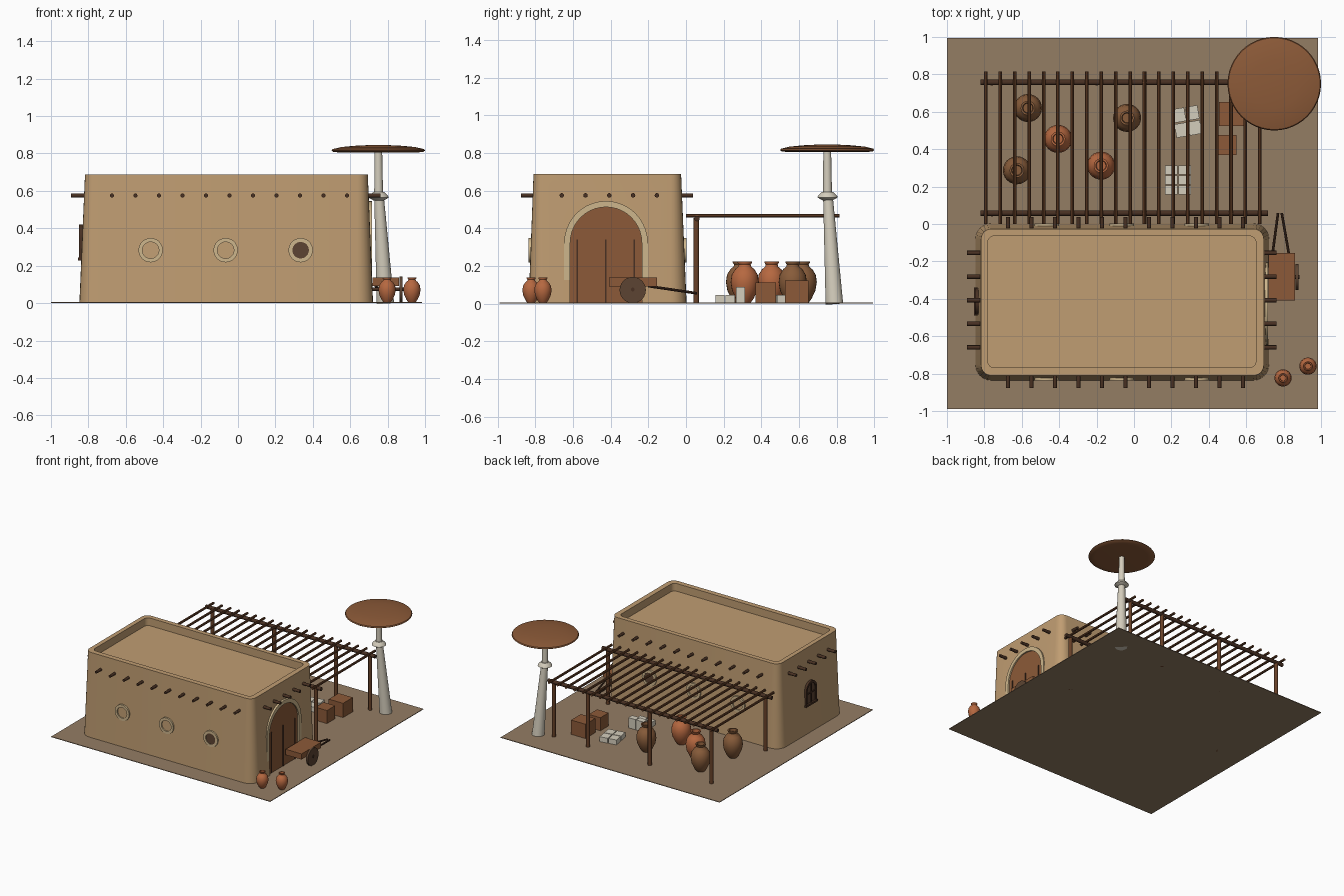
import bpy, bmesh, math
from mathutils import Vector, Matrix

if "Cube" in bpy.data.objects:
    bpy.data.objects.remove(bpy.data.objects["Cube"])


def material(name, r, g, b):
    m = bpy.data.materials.new(name)
    m.diffuse_color = [(c / 255 / 12.92 if c < 10 else ((c / 255 + 0.055) / 1.055) ** 2.4)
                       for c in (r, g, b)] + [1]
    m.use_nodes = True
    m.node_tree.nodes["Principled BSDF"].inputs["Base Color"].default_value = m.diffuse_color
    return m


ADOBE = material("adobe", 192, 157, 114)
EARTH = material("earth", 148, 125, 100)
DARK = material("dark_wood", 72, 48, 34)
WOOD = material("brown_wood", 104, 65, 40)
PLANK = material("plank_brown", 140, 90, 56)
TERRA = material("terracotta", 182, 104, 64)
CLAY = material("brown_clay", 136, 92, 58)
STONE = material("pale_stone", 212, 205, 188)
TRIM = material("beige_trim", 206, 182, 140)
HOLE = material("dark_opening", 92, 68, 50)


def finish(name, bm, mat):
    bmesh.ops.recalc_face_normals(bm, faces=bm.faces)
    me = bpy.data.meshes.new(name)
    bm.to_mesh(me)
    bm.free()
    me.materials.append(mat)
    ob = bpy.data.objects.new(name, me)
    bpy.context.collection.objects.link(ob)
    return ob


def skin(name, loops, mat, caps=True, closed=False):
    """Join successive point loops with quads."""
    bm = bmesh.new()
    rows = [[bm.verts.new(p) for p in loop] for loop in loops]
    n = len(rows[0])
    pairs = list(zip(rows, rows[1:])) + ([(rows[-1], rows[0])] if closed else [])
    for a, b in pairs:
        for i in range(n):
            j = (i + 1) % n
            bm.faces.new((a[i], a[j], b[j], b[i]))
    if caps and not closed:
        bm.faces.new(rows[0])
        bm.faces.new(rows[-1])
    return finish(name, bm, mat)


def lathe(name, prof, loc, mat, n=24, rot=None, closed=False):
    """Spin (radius, height) points about a local z axis."""
    m = Matrix.Translation(loc) @ (rot or Matrix()).to_4x4()
    loops = [[m @ Vector((r * math.cos(2 * math.pi * i / n), r * math.sin(2 * math.pi * i / n), h))
              for i in range(n)] for r, h in prof]
    return skin(name, loops, mat, closed=closed)


def rod(name, p, q, r, mat, n=10, r2=None):
    d = Vector(q) - Vector(p)
    rot = d.to_track_quat('Z', 'Y').to_matrix()
    return lathe(name, [(r, 0), (r2 or r, d.length)], p, mat, n, rot)


def box(name, lo, hi, mat, turn=0):
    c = (Vector(lo) + Vector(hi)) / 2
    s = Vector(hi) - Vector(lo)
    bm = bmesh.new()
    bmesh.ops.create_cube(bm, size=1, matrix=Matrix.Translation(c) @ Matrix.Rotation(turn, 4, 'Z')
                          @ Matrix.Diagonal((*s, 1)))
    return finish(name, bm, mat)


def arch(yc, z0, spring, r, n=20):
    pts = [(yc + r * math.cos(math.pi * i / n), spring + r * math.sin(math.pi * i / n))
           for i in range(n + 1)]
    return [(yc + r, z0)] + pts + [(yc - r, z0)]


def prism_x(name, pts, x0, x1, mat):
    return skin(name, [[(x, y, z) for y, z in pts] for x in (x0, x1)], mat)


def round_rect(x0, x1, y0, y1, r, z, n=6):
    out = []
    for k, (cx, cy) in enumerate([(x1 - r, y1 - r), (x0 + r, y1 - r), (x0 + r, y0 + r), (x1 - r, y0 + r)]):
        for i in range(n + 1):
            a = math.pi / 2 * (k + i / n)
            out.append((cx + r * math.cos(a), cy + r * math.sin(a), z))
    return out


# Ground slab
box("ground", (-1, -.99, 0), (.984, .994, .005), EARTH)

# Tapered adobe house with sunken roof, and a cut doorway
house = skin("house", [round_rect(-.848, .722, -.836, .003, .085, .003),
                       round_rect(-.818, .694, -.81, -.026, .055, .688),
                       round_rect(-.782, .652, -.768, -.064, .035, .688),
                       round_rect(-.782, .652, -.768, -.064, .035, .625)], ADOBE)
cutter = prism_x("doorway_cutter", arch(-.425, -.05, .323, .192), .699, .9, ADOBE)
cutter.hide_render = True
mod = house.modifiers.new("doorway", 'BOOLEAN')
mod.operation, mod.solver, mod.object = 'DIFFERENCE', 'EXACT', cutter
bpy.context.view_layer.objects.active = house
bpy.ops.object.modifier_apply(modifier="doorway")
bpy.data.objects.remove(cutter)

# Door, plank seams and arched surround
prism_x("door", arch(-.425, .004, .323, .191), .69, .706, PLANK)
for y in (-.577, -.427, -.275):
    box("door_seam", (.70, y - .004, .004), (.711, y + .004, .34), DARK)
prism_x("door_surround", arch(-.425, .004, .323, .222) + arch(-.425, .004, .323, .19)[::-1],
        .68, .717, TRIM)

# Roof beams running through the walls
for i in range(11):
    x = -.674 + .1257 * i
    rod("roof_beam_long", (x, -.877, .575), (x, .038, .575), .011, DARK)
for i in range(5):
    y = -.66 + .1263 * i
    rod("roof_beam_cross", (-.893, y, .575), (.762, y, .575), .012, DARK)

# Round windows on front and back
along_y = Matrix.Rotation(math.pi / 2, 3, 'X')
for x in (-.467, -.066, .335):
    for y in (-.822, -.012):
        lathe("window_ring", [(.044, -.014), (.065, -.014), (.065, .014), (.044, .014)],
              (x, y, .283), TRIM, 28, along_y, closed=True)
        if x > .3:
            lathe("window_hole", [(.046, -.01), (.046, .01)], (x, y, .283), HOLE, 28, along_y)

# Arched window on the left wall
prism_x("side_window_frame", arch(-.415, .235, .35, .07, 12) + arch(-.415, .25, .35, .052, 12)[::-1],
        -.849, -.82, DARK)
prism_x("side_window_pane", arch(-.415, .245, .35, .055, 12), -.841, -.82, HOLE)
box("side_window_sill", (-.855, -.49, .228), (-.82, -.34, .243), DARK)
box("side_window_bar", (-.847, -.42, .24), (-.83, -.41, .40), DARK)
box("side_window_bar", (-.847, -.47, .32), (-.83, -.36, .33), DARK)

# Pergola: posts, two long beams and slats
for x, y in [(-.76, .055), (.67, .055), (-.76, .755), (-.2, .755), (.36, .755), (.67, .755)]:
    rod("pergola_post", (x, y, 0), (x, y, .455), .015, WOOD, 12)
for y in (.058, .757):
    rod("pergola_beam", (-.82, y, .452), (.717, y, .452), .015, DARK, 12)
for i in range(20):
    x = -.792 + .0771 * i
    rod("pergola_slat", (x, 0, .466), (x, .815, .466), .0095, WOOD, 8)

# Leaning stone column with collar and wide cap
rod("column_lower", (.788, .788, 0), (.754, .754, .57), .047, STONE, 20, .026)
lathe("column_collar", [(.026, .548), (.054, .564), (.05, .574), (.03, .594)], (.752, .752, 0), STONE)
rod("column_upper", (.752, .752, .57), (.75, .75, .815), .024, STONE, 20, .021)
lathe("column_cap", [(.2, .805), (.24, .808), (.25, .815), (.245, .823), (.2, .834), (.13, .841), (.05, .845)],
      (.75, .75, 0), PLANK, 48)

# Clay jars: large ones under the pergola, small ones by the door
JAR = [(.4, 0), (.62, .1), (.9, .3), (1, .5), (.92, .68), (.68, .81), (.46, .87), (.42, .92),
       (.52, .97), (.52, 1), (.38, 1), (.34, .9)]


def jar(name, x, y, r, h, mat):
    lathe(name, [(a * r, b * h) for a, b in JAR], (x, y, .003), mat)


for x, y, mat in [(-.567, .62, CLAY), (-.406, .455, TERRA), (-.037, .567, CLAY),
                  (-.626, .287, CLAY), (-.176, .312, TERRA)]:
    jar("large_jar", x, y, .075, .222, mat)
jar("small_jar", .797, -.823, .046, .135, TERRA)
jar("small_jar", .93, -.76, .046, .135, TERRA)

# Stacks of pale bricks
for cx, cy, turn, rows in [(.235, .235, 0, 3), (.283, .548, .17, 2)]:
    rot = Matrix.Rotation(turn, 2)
    for i in range(2):
        for j in range(rows):
            dy = .17 / rows
            c = Vector((cx, cy)) + rot @ Vector(((i - .5) * .072, (j - (rows - 1) / 2) * dy * .95))
            top = .088 if rows == 3 and j == 2 else .045
            box("brick", (c.x - .033, c.y - dy * .43, .004), (c.x + .033, c.y + dy * .43, top), STONE, turn)

# Crates
box("crate", (.455, .525, .004), (.585, .652, .122), PLANK)
box("crate", (.442, .37, .004), (.547, .477, .112), PLANK)

# Hand cart by the door
box("cart_bed", (.718, -.408, .092), (.862, -.155, .138), PLANK)
along_x = Matrix.Rotation(math.pi / 2, 3, 'Y')
lathe("cart_wheel", [(.07, 0), (.07, .016)], (.864, -.283, .072), HOLE, 24, along_x)
rod("cart_axle", (.72, -.283, .075), (.885, -.283, .075), .01, DARK)
rod("cart_handle", (.735, -.2, .093), (.77, .058, .055), .007, DARK, 8)
rod("cart_handle", (.835, -.2, .093), (.79, .058, .055), .007, DARK, 8)

# Smooth round parts, keep edges sharp
for ob in bpy.context.collection.objects:
    ob.select_set(True)
bpy.context.view_layer.objects.active = house
bpy.ops.object.shade_smooth_by_angle(angle=math.radians(40))
